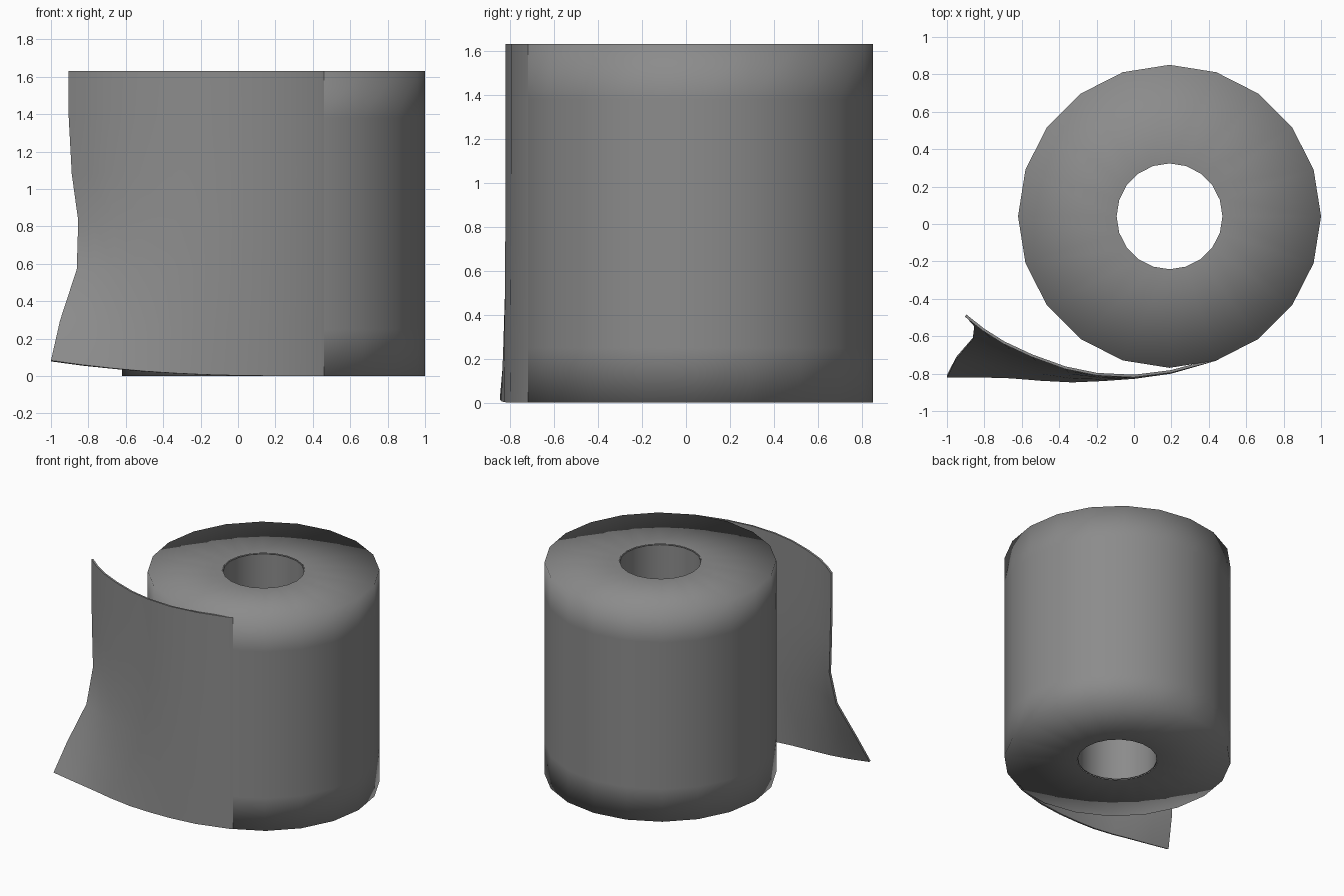
import bpy, math

if "Cube" in bpy.data.objects:
    bpy.data.objects.remove(bpy.data.objects["Cube"])

CX, CY, H, SIDES = 0.19, 0.041, 1.63, 20

paper = bpy.data.materials.new("dark_grey_paper")
paper.diffuse_color = (0.26, 0.26, 0.26, 1)
paper.use_nodes = True
paper.node_tree.nodes["Principled BSDF"].inputs["Base Color"].default_value = paper.diffuse_color


def make(name, verts, faces):
    mesh = bpy.data.meshes.new(name)
    mesh.from_pydata(verts, [], faces)
    mesh.update()
    mesh.shade_smooth()
    mesh.materials.append(paper)
    obj = bpy.data.objects.new(name, mesh)
    bpy.context.collection.objects.link(obj)
    return obj


def select_only(obj):
    bpy.ops.object.select_all(action='DESELECT')
    bpy.context.view_layer.objects.active = obj
    obj.select_set(True)


def lathe(name, profile, closed=False):
    """Spin an (r, z) profile round the roll axis."""
    n = len(profile)
    verts = []
    for s in range(SIDES):
        a = 2 * math.pi * s / SIDES
        verts += [(CX + r * math.cos(a), CY + r * math.sin(a), z) for r, z in profile]
    faces = []
    for s in range(SIDES):
        t = (s + 1) % SIDES
        for i in range(n if closed else n - 1):
            k = (i + 1) % n
            faces.append((s * n + i, t * n + i, t * n + k, s * n + k))
    return make(name, verts, faces)


# Wound paper: flat ends, with support loops, smooth shaded throughout
lathe("paper_roll", [(0.29, 0), (0.81, 0), (0.81, 0.25), (0.81, 1.38), (0.81, H), (0.29, H)])

# Thin cardboard tube lining the hole
core = lathe("cardboard_core", [(0.283, 0.003), (0.29, 0.003), (0.29, H - 0.003), (0.283, H - 0.003)], True)
select_only(core)
bpy.ops.object.shade_smooth_by_angle(angle=math.radians(40))

# Loose sheet: blend between its curled top edge and its flatter bottom edge.
# The first two columns lie on the roll, so the sheet peels away from it.
top = [(0.49, -0.702), (0.44, -0.731), (0.2, -0.795), (0.0, -0.82), (-0.2, -0.81), (-0.37, -0.775),
       (-0.55, -0.71), (-0.7, -0.64), (-0.81, -0.57), (-0.905, -0.495)]
bottom = [(0.49, -0.702), (0.44, -0.731), (0.2, -0.80), (0.0, -0.828), (-0.17, -0.84), (-0.33, -0.847),
          (-0.5, -0.838), (-0.66, -0.825), (-0.83, -0.82), (-1.0, -0.82)]
# each row: height, share of bottom edge, inward pull of the free end
rows = [(0.0, 1.0, 0.0), (0.25, 0.7, 0.02), (0.57, 0.37, 0.078), (0.83, 0.16, 0.066),
        (1.08, 0.04, 0.02), (1.38, 0.0, 0.0), (H, 0.0, 0.0)]
n = len(top)
verts = []
for z, w, pull in rows:
    for j, (a, b) in enumerate(zip(top, bottom)):
        t = max(0, j - 1) / (n - 2)
        lift = 0.083 * t ** 2.5 * max(0, 1 - z / 0.57)
        verts.append((a[0] + (b[0] - a[0]) * w + pull * t ** 3,
                      a[1] + (b[1] - a[1]) * w, z + lift))
faces = [(i * n + j, (i + 1) * n + j, (i + 1) * n + j + 1, i * n + j + 1)
         for i in range(len(rows) - 1) for j in range(n - 1)]
sheet = make("loose_sheet", verts, faces)
thick = sheet.modifiers.new("thickness", 'SOLIDIFY')
thick.thickness = 0.014
thick.offset = -1
select_only(sheet)
bpy.ops.object.modifier_apply(modifier="thickness")
bpy.ops.object.shade_smooth_by_angle(angle=math.radians(40))
